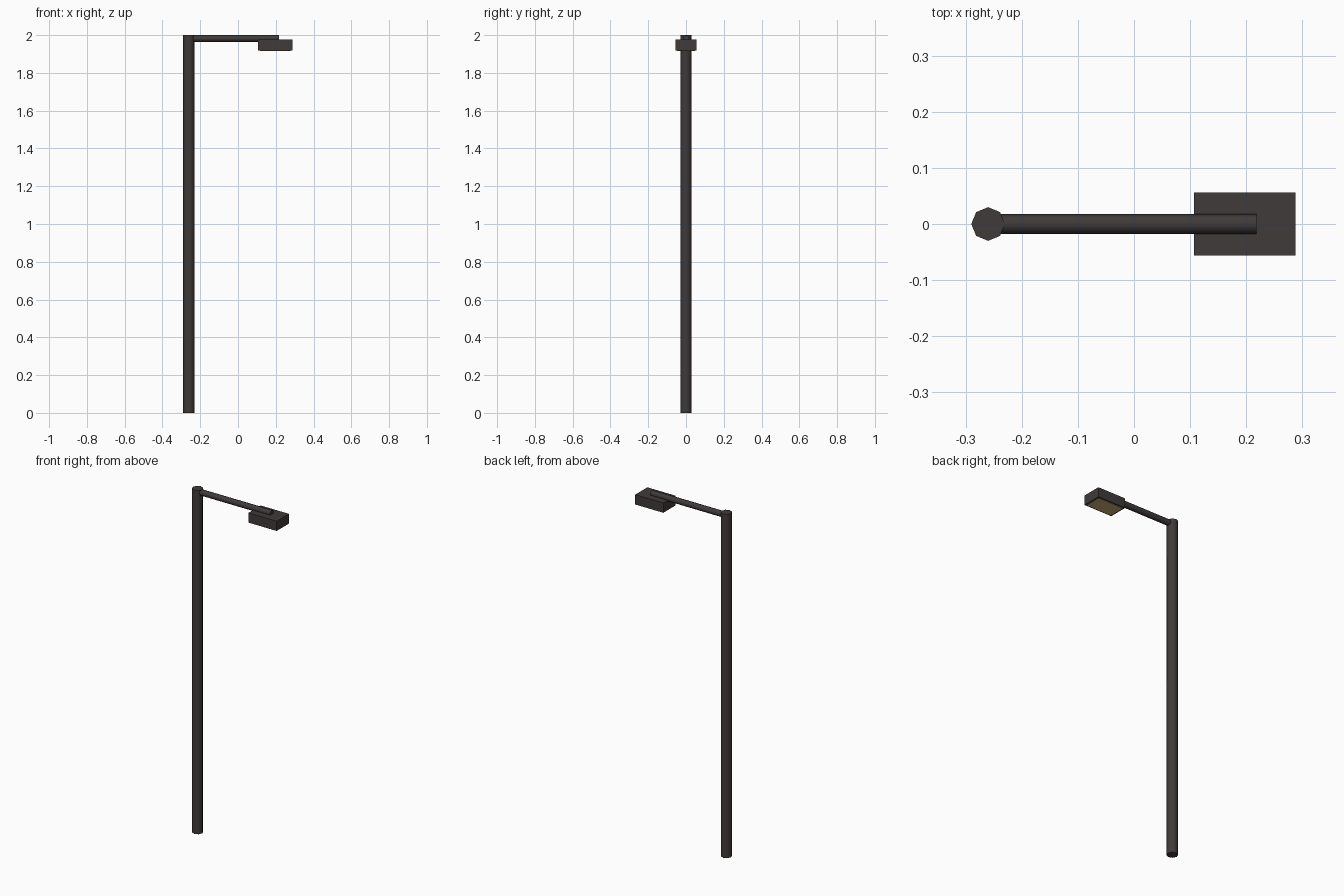
import bpy, bmesh, math
from mathutils import Matrix, Vector

if "Cube" in bpy.data.objects:
    bpy.data.objects.remove(bpy.data.objects["Cube"])


def material(name, rgb):
    m = bpy.data.materials.new(name)
    m.diffuse_color = (*rgb, 1)
    m.use_nodes = True
    m.node_tree.nodes["Principled BSDF"].inputs["Base Color"].default_value = m.diffuse_color
    return m


metal = material("dark metal", (0.052, 0.043, 0.043))
glow = material("warm lens", (0.60, 0.42, 0.17))


def add_object(name, bm, mat, smooth=False):
    mesh = bpy.data.meshes.new(name)
    bm.to_mesh(mesh)
    bm.free()
    mesh.materials.append(mat)
    ob = bpy.data.objects.new(name, mesh)
    bpy.context.collection.objects.link(ob)
    if smooth:
        bpy.ops.object.select_all(action='DESELECT')
        ob.select_set(True)
        bpy.context.view_layer.objects.active = ob
        bpy.ops.object.shade_smooth_by_angle(angle=math.radians(60))
    return ob


def rod(name, start, end, radius):
    """Eight-sided rod between two points."""
    a, b = Vector(start), Vector(end)
    turn = Vector((0, 0, 1)).rotation_difference(b - a).to_matrix().to_4x4()
    bm = bmesh.new()
    bmesh.ops.create_cone(bm, cap_ends=True, segments=8, radius1=radius,
                          radius2=radius, depth=(b - a).length,
                          matrix=Matrix.Translation((a + b) / 2) @ turn)
    return add_object(name, bm, metal, True)


def box(name, lo, hi, mat):
    lo, hi = Vector(lo), Vector(hi)
    bm = bmesh.new()
    bmesh.ops.create_cube(bm, size=1, matrix=Matrix.Translation((lo + hi) / 2)
                          @ Matrix.Diagonal((*(hi - lo), 1)))
    return add_object(name, bm, mat)


# upright pole and horizontal arm
rod("pole", (-0.26, 0, 0), (-0.26, 0, 2), 0.03)
rod("arm", (-0.26, 0, 1.982), (0.218, 0, 1.982), 0.0175)

# lamp head with a thin lens underneath
box("lamp_head", (0.107, -0.056, 1.919), (0.288, 0.056, 1.976), metal)
box("lens", (0.117, -0.048, 1.917), (0.278, 0.048, 1.921), glow)
